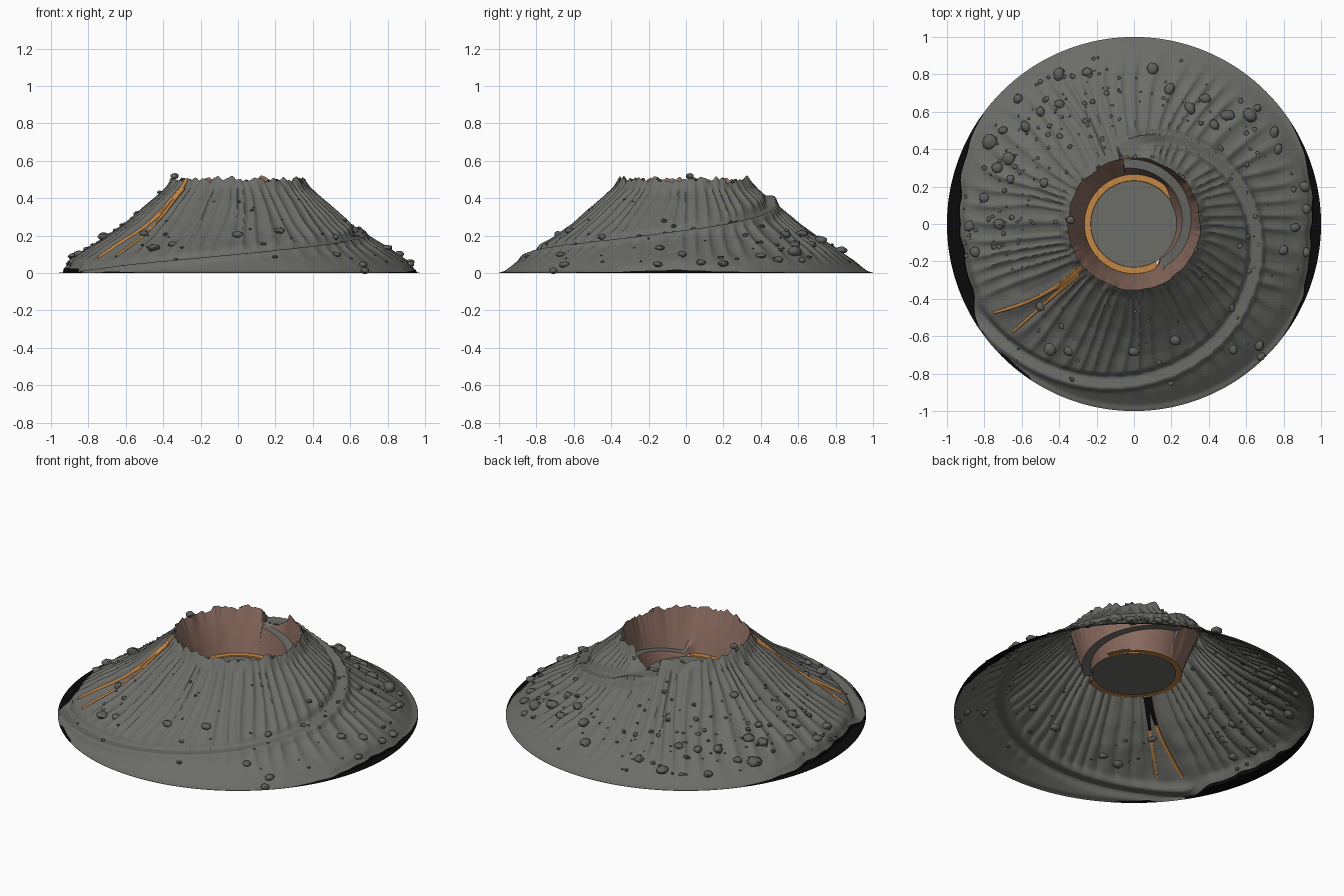
import bpy, bmesh, math, random
from mathutils import Vector, Matrix, noise

if "Cube" in bpy.data.objects:
    bpy.data.objects.remove(bpy.data.objects["Cube"])

random.seed(7)
TAU = math.tau


def material(name, rgb):
    m = bpy.data.materials.new(name)
    m.diffuse_color = (*rgb, 1)
    m.use_nodes = True
    m.node_tree.nodes["Principled BSDF"].inputs["Base Color"].default_value = m.diffuse_color
    return m


GREY = material("ash grey", (0.150, 0.150, 0.138))
BROWN = material("crater brown", (0.25, 0.145, 0.112))
LAVA = material("lava orange", (0.55, 0.24, 0.06))
BLACK = material("base black", (0.003, 0.003, 0.003))
ROCK = material("rock grey", (0.115, 0.118, 0.110))


def finish(name, bm, mats, angle=40):
    me = bpy.data.meshes.new(name)
    bm.to_mesh(me)
    bm.free()
    for m in mats:
        me.materials.append(m)
    ob = bpy.data.objects.new(name, me)
    bpy.context.collection.objects.link(ob)
    bpy.ops.object.select_all(action='DESELECT')
    ob.select_set(True)
    bpy.context.view_layer.objects.active = ob
    bpy.ops.object.shade_smooth_by_angle(angle=math.radians(angle))
    return ob


def lerp(a, b, t):
    return a + (b - a) * t


def step(a, b, x):
    t = min(1, max(0, (x - a) / (b - a)))
    return t * t * (3 - 2 * t)


def polar(r, th, z):
    return Vector((r * math.cos(th), r * math.sin(th), z))


# ---- slope profile, road and rim rules ----
PROFILE = [(.3, .55), (.355, .495), (.4, .438), (.5, .348), (.6, .262), (.7, .19),
           (.8, .13), (.9, .064), (.97, .01), (1.01, 0)]


def slope(r):
    for (a, za), (b, zb) in zip(PROFILE, PROFILE[1:]):
        if r <= b:
            return lerp(za, zb, (r - a) / (b - a))
    return 0


def turn(th):
    """Degrees clockwise from the notch where the road meets the rim (-10..350)."""
    return (100 - math.degrees(th) + 10) % 360 - 10


def ring_noise(th, f, k=0):
    return noise.noise((math.cos(th) * f, math.sin(th) * f, k))


def road_r(t):
    return .42 + t * .0022


def rim_r(th):
    return .354 + .012 * ring_noise(th, 4)


def skirt(th):
    """How far the cone is cut back from the outer edge."""
    d = math.degrees(th) % 360
    left = step(137, 185, d) * (1 - step(200, 216, d)) * .075
    right = step(0, 45, 42 - abs((d + 180) % 360 - 180 + 2)) * .052
    front = step(222, 226, d) * (1 - step(234, 238, d)) * .015
    k = left + right + front
    return max(0, k + .014 * ring_noise(th, 9, 4) * step(.005, .03, k))


def height(r, th):
    t = turn(th)
    z = slope(r)
    rc = road_r(t)
    on_road = step(-2, 1, t) * (1 - step(246, 254, t))
    d = r - rc
    # radial gullies, fading out down the slope and outside the road
    mask = step(.355, .41, r) * (1 - step(.78, .97, r))
    if t > 60 and d > 0:
        mask *= 1 - on_road * step(.0, .15, d) * step(90, 200, t)
    wob = 6 * noise.noise((math.cos(th) * 3, math.sin(th) * 3, r * 2))
    s = math.sin(56 * th + wob + 5 * r)
    z += mask * (.0075 * (s - .25 * math.cos(2 * (56 * th + wob + 5 * r))) + .008 * ring_noise(th, 6, r * 2))
    z += .006 * mask * noise.noise((r * math.cos(th) * 11, r * math.sin(th) * 11, 3))
    # jagged rim teeth
    jag = .03 * ring_noise(th, 6, 5) + .016 * ring_noise(th, 15, 8) + .004
    z += jag * (1 - step(0, .045, r - rim_r(th)))
    # bench of the spiral road with a low berm
    if on_road:
        z = lerp(slope(rc) - .005, z, max(step(.024, .052, abs(d)), 1 - on_road))
        z += .006 * on_road * math.exp(-((d - .04) / .012) ** 2)
    notch = step(-3, 0, t) * (1 - step(10, 32, t))
    if d < .026:
        z = lerp(z, .414, notch)
    k = skirt(th)
    z += k * .1 * step(.8, .9, r)
    z *= 1 - .5 * step(.03, 0, 1 - k - r) * step(.005, .03, k)
    return max(0, z) if r < .999 else 0


# ---- volcano shell: crater wall rows, then outer slope rows ----
N, OUT = 600, 70


def wall_points(th):
    t = turn(th)
    rr = rim_r(th)
    top = (rr, height(rr, th))
    w = .006 * ring_noise(th, 5, 2)
    plain = [(.264, .25), (.288 + w, .33), (.317 + w, .41), top]
    if not 0 <= t <= 168:
        return plain, False
    u = min(1, t / 160)                               # path winding down inside
    zp = lerp(.41, .257, u)
    pc = .326 - .072 * u
    foot = lerp(.264, .228, step(45, 72, t))
    path = [(min(foot, pc - .025), .25), (pc - .024, zp), (min(rr - .006, pc + .024), zp), top]
    f = step(150, 168, t)
    return [(lerp(a[0], b[0], f), lerp(a[1], b[1], f)) for a, b in zip(path, plain)], t < 156


bm = bmesh.new()
cols, has_path = [], []
for j in range(N):
    th = TAU * j / N
    pts, p = wall_points(th)
    has_path.append(p)
    col = []
    for (a, b), n in zip(zip(pts, pts[1:]), (4, 3, 4)):
        col += [polar(lerp(a[0], b[0], i / n), th, lerp(a[1], b[1], i / n)) for i in range(n)]
    edge = 1 - skirt(th)
    rr = rim_r(th)
    for i in range(OUT + 1):
        r = lerp(rr, edge, i / OUT)
        col.append(polar(r, th, height(r, th)))
    col += [polar(min(1, edge + .003), th, .002), polar(1, th, 0)]
    cols.append([bm.verts.new(v) for v in col])
rows = len(cols[0])
for j in range(N):
    a, b = cols[j], cols[(j + 1) % N]
    black = skirt(TAU * (j + .5) / N) > .004
    for i in range(rows - 1):
        f = bm.faces.new((a[i], a[i + 1], b[i + 1], b[i]))
        if i < 11:
            f.material_index = 0 if has_path[j] and 4 <= i < 7 else 1
        elif i >= rows - 3 and black:
            f.material_index = 2
finish("volcano_cone", bm, [GREY, BROWN, BLACK], 50)

# ---- crater floor ----
bm = bmesh.new()
bmesh.ops.create_circle(bm, cap_ends=True, segments=64, radius=.234, matrix=Matrix.Translation((0, 0, .25)))
finish("crater_floor", bm, [GREY])

# ---- lava ring round the floor, open where the path lands ----
bm = bmesh.new()
prev = None
for j in range(81):
    th = math.radians(lerp(15, 300, j / 80))
    cur = [bm.verts.new(polar(r, th, z)) for r, z in ((.23, .249), (.232, .256), (.265, .256), (.267, .249))]
    if prev:
        for i in range(3):
            bm.faces.new((prev[i], prev[i + 1], cur[i + 1], cur[i]))
    prev = cur
finish("lava_ring", bm, [LAVA])


# ---- lava streams down the front left slope, with a dark channel underneath ----
def stream(name, path, width):
    bm = bmesh.new()
    prev, n = None, 60
    p0, p1, p2 = (Vector(p) for p in path)
    for i in range(n + 1):
        t = i / n
        c = p0 * (1 - t) ** 2 + p1 * 2 * t * (1 - t) + p2 * t * t
        d = ((p1 - p0) * (1 - t) + (p2 - p1) * t).normalized()
        side = Vector((-d.y, d.x))
        w = width * (1 - .55 * t) * (1 + .15 * math.sin(9 * t))
        pts = [c + side * w * s for s in (-1, -.5, 0, .5, 1)]
        zs = [height(max(q.length, .358), math.atan2(q.y, q.x)) for q in pts]
        top, low = max(zs), min(zs) - .005
        cur = [bm.verts.new((q.x, q.y, lerp(z, top, .85) + h))
               for q, z, h in zip(pts, zs, (.005, .008, .010, .008, .005))]
        cur += [bm.verts.new((q.x, q.y, low)) for q in (pts[4], pts[0])]
        if prev:
            for k in range(7):
                m = (k + 1) % 7
                f = bm.faces.new((prev[k], cur[k], cur[m], prev[m]))
                f.material_index = 1 if k == 5 and t < .5 else 0
        prev = cur
    finish(name, bm, [LAVA, BLACK], 60)


stream("lava_stream_left", ((-.275, -.228), (-.45, -.40), (-.75, -.475)), .014)
stream("lava_stream_right", ((-.295, -.265), (-.46, -.41), (-.65, -.58)), .013)
stream("lava_stream_short", ((-.31, -.238), (-.40, -.33), (-.50, -.395)), .007)


# ---- boulders and pebbles ----
def add_rock(bm, r, th, size, sub):
    z = height(r, th)
    m = Matrix.Translation(polar(r, th, z + size * .25)) @ Matrix.Rotation(random.uniform(0, TAU), 4, 'Z') \
        @ Matrix.Diagonal((size * random.uniform(.95, 1.2), size * random.uniform(.8, 1), size * random.uniform(.55, .75), 1))
    made = bmesh.ops.create_icosphere(bm, subdivisions=sub, radius=1, matrix=m)["verts"]
    for v in made:
        v.co += Vector([random.uniform(-.09, .09) * size for _ in range(3)])


SPOTS = [(.10, .83, 34), (-.25, .81, 30), (-.40, .80, 34), (.19, .72, 30), (.30, .62, 30), (.38, .67, 32),
         (.43, .53, 30), (.50, .58, 34), (.62, .58, 38), (.75, .49, 26), (.77, .40, 26), (.91, .20, 30),
         (.92, .08, 26), (.86, -.02, 26), (.80, -.14, 28), (.92, -.15, 26), (.53, -.67, 24), (.67, -.65, 28),
         (.68, -.71, 24), (.52, -.45, 22), (.22, -.62, 28), (0, -.68, 30), (-.45, -.67, 34), (-.35, -.68, 26),
         (-.50, -.44, 26), (-.77, .44, 42), (-.67, .35, 34), (-.58, .52, 30), (-.50, .60, 26), (-.40, .64, 28),
         (-.73, .30, 32), (-.62, .67, 28), (-.80, .14, 30), (-.88, -.01, 28), (-.72, 0, 30), (-.85, -.15, 28),
         (-.48, .22, 26), (-.34, .02, 24), (-.70, .50, 24), (-.66, .24, 24), (.1, .36, 12), (.66, .62, 22)]
bm = bmesh.new()
for x, y, s in SPOTS:
    add_rock(bm, math.hypot(x, y), math.atan2(y, x), s / 1000, 2)
finish("boulders", bm, [ROCK], 45)

bm = bmesh.new()
for lo, hi, n in ((95, 190, 120), (20, 95, 32), (-50, 20, 22), (190, 310, 22)):
    for _ in range(n):
        r = min(.91, max(.42, random.gauss(.72, .12)))
        add_rock(bm, r, math.radians(random.uniform(lo, hi)), random.choice((.006, .008, .011, .016)), 1)
for _ in range(18):                                   # crumbs on the rim
    th = random.uniform(0, TAU)
    add_rock(bm, rim_r(th) + .006, th, random.uniform(.007, .013), 1)
finish("pebbles", bm, [ROCK], 45)
